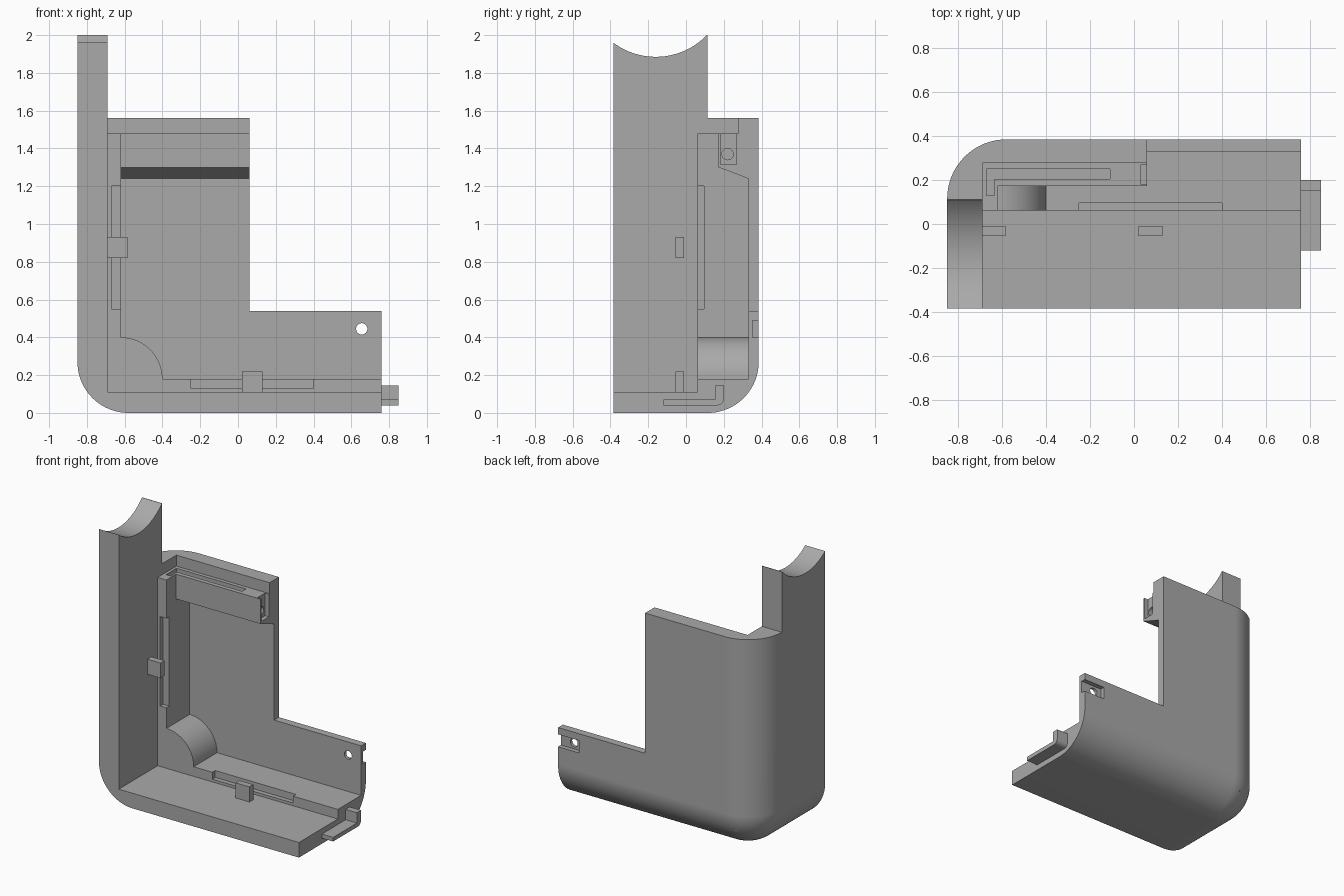
import bpy
import bmesh
from math import sin, cos, pi
from mathutils import Vector

if "Cube" in bpy.data.objects:
    bpy.data.objects.remove(bpy.data.objects["Cube"], do_unlink=True)

grey = bpy.data.materials.new("plain grey")
grey.use_nodes = True
colour = (0.4, 0.4, 0.4, 1)
grey.diffuse_color = colour
grey.node_tree.nodes["Principled BSDF"].inputs["Base Color"].default_value = colour


def add_object(name, bm):
    bmesh.ops.recalc_face_normals(bm, faces=bm.faces[:])
    mesh = bpy.data.meshes.new(name)
    bm.to_mesh(mesh)
    bm.free()
    mesh.materials.append(grey)
    obj = bpy.data.objects.new(name, mesh)
    bpy.context.collection.objects.link(obj)
    return obj


def prism(name, axis, points, lo, hi):
    """Extrude a 2D profile along an axis; points hold the other two axes in order."""
    def place(p, depth):
        co = list(p)
        co.insert("xyz".index(axis), depth)
        return Vector(co)
    bm = bmesh.new()
    face = bm.faces.new([bm.verts.new(place(p, lo)) for p in points])
    out = bmesh.ops.extrude_face_region(bm, geom=[face])
    move = place((0, 0), hi - lo)
    bmesh.ops.translate(bm, vec=move, verts=[g for g in out["geom"] if isinstance(g, bmesh.types.BMVert)])
    return add_object(name, bm)


def box(name, x, y, z):
    return prism(name, "z", [(x[0], y[0]), (x[1], y[0]), (x[1], y[1]), (x[0], y[1])], *z)


def arc(cx, cy, r, start, end, steps):
    angles = [start + (end - start) * i / steps for i in range(steps + 1)]
    return [(cx + r * cos(a), cy + r * sin(a)) for a in angles]


def cylinder(name, axis, cx, cy, r, lo, hi, steps=32):
    return prism(name, axis, arc(cx, cy, r, 0, 2 * pi, steps)[:-1], lo, hi)


def combine(target, tool, operation="DIFFERENCE"):
    tool.hide_render = True
    mod = target.modifiers.new("combine", "BOOLEAN")
    mod.object, mod.operation, mod.solver = tool, operation, "EXACT"
    bpy.context.view_layer.objects.active = target
    bpy.ops.object.modifier_apply(modifier=mod.name)
    bpy.data.objects.remove(tool, do_unlink=True)


# Rounded outer block: the three edges meeting at the lower back right corner
LEFT, RIGHT, FRONT, BACK = -0.85, 0.76, -0.385, 0.385
shell = box("corner_housing", (LEFT, RIGHT), (FRONT, BACK), (0, 2))
bm = bmesh.new()
bm.from_mesh(shell.data)
corner = min(bm.verts, key=lambda v: (v.co - Vector((LEFT, BACK, 0))).length)
bmesh.ops.bevel(bm, geom=list(corner.link_edges), offset=0.27, segments=20,
                profile=0.5, affect="EDGES", clamp_overlap=False)
bm.to_mesh(shell.data)
bm.free()

# Outline: tall post, stepped top and low arm
FAR = 3
combine(shell, box("top_cut", (-0.69, FAR), (-1, 1), (1.56, FAR)))
combine(shell, box("post_back_cut", (-1, FAR), (0.113, 1), (1.56, FAR)))
combine(shell, box("arm_cut", (0.06, FAR), (-1, 1), (0.54, FAR)))
combine(shell, cylinder("post_saddle", "x", -0.16, 2.26, 0.375, -1, 0, 96))

# Hollows: front opening, deep chamber below the sloped bar, and top rebate
combine(shell, box("front_hollow", (-0.69, FAR), (-1, 0.062), (0.11, FAR)))
chamber = [(0, 0.18), (0.33, 0.18), (0.33, 1.24), (0.173, 1.3), (0.173, FAR), (0, FAR)]
combine(shell, prism("chamber", "x", chamber, -0.62, FAR))
combine(shell, box("top_rebate", (-0.69, FAR), (-1, 0.277), (1.48, FAR)))

# Quarter round in the inner corner
quarter = arc(-0.62, 0.18, 0.22, 0, pi / 2, 20)
quarter += [(-0.65, 0.4), (-0.65, 0.15), (-0.4, 0.15)]
combine(shell, prism("inner_round", "y", quarter, 0.062, 0.35), "UNION")

# Ledge notches
combine(shell, box("side_notch", (-0.67, -0.6), (0, 0.095), (0.55, 1.2)))
combine(shell, box("floor_notch", (-0.25, 0.4), (0, 0.095), (0.13, 0.25)))

# Angled slot in the bar, its end pocket and cable hole
slot = [(-0.67, 0.13), (-0.635, 0.13), (-0.635, 0.205), (-0.11, 0.205), (-0.11, 0.25), (-0.67, 0.25)]
combine(shell, prism("bar_slot", "z", slot, 1.36, FAR))
combine(shell, box("bar_pocket", (0.03, 0.2), (0.182, 0.268), (1.315, 1.6)))
combine(shell, cylinder("bar_hole", "x", 0.22, 1.37, 0.03, -0.08, 0.1))

# Screw hole and back recess at the end of the arm
combine(shell, cylinder("screw_hole", "y", 0.655, 0.445, 0.03, 0.2, 0.6))
combine(shell, box("arm_recess", (0.59, FAR), (0.352, 1), (0.4, 0.49)))

# Clip tabs and end hook
side_tab = box("side_tab", (-0.69, -0.585), (-0.055, -0.01), (0.82, 0.93))
floor_tab = box("floor_tab", (0.02, 0.13), (-0.055, -0.01), (0.11, 0.22))
hook = [(-0.12, 0.04)] + arc(0.165, 0.075, 0.035, -pi / 2, 0, 8)
hook += [(0.2, 0.145), (0.153, 0.145), (0.153, 0.07), (-0.12, 0.07)]
end_hook = prism("end_hook", "x", hook, RIGHT, 0.85)

# Smooth rounded surfaces while flat faces stay crisp
for obj in (shell, side_tab, floor_tab, end_hook):
    bpy.ops.object.select_all(action="DESELECT")
    obj.select_set(True)
    bpy.context.view_layer.objects.active = obj
    bpy.ops.object.shade_smooth_by_angle(angle=pi / 7)
    mod = obj.modifiers.new("flat_face_normals", "WEIGHTED_NORMAL")
    mod.keep_sharp = True
